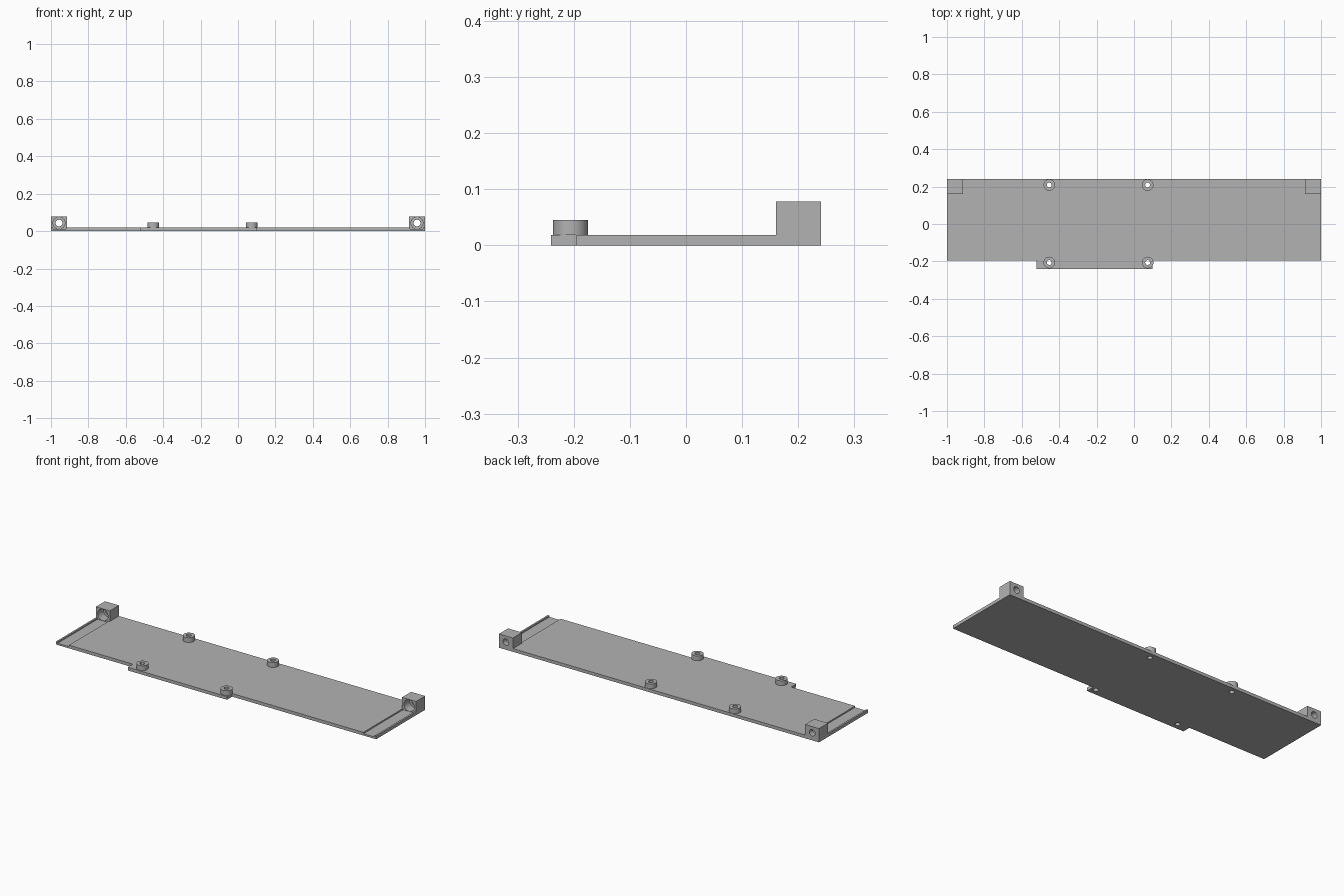
import bpy, bmesh, math
from mathutils import Matrix, Vector

if "Cube" in bpy.data.objects:
    bpy.data.objects.remove(bpy.data.objects["Cube"])

gray = bpy.data.materials.new("plain_gray")
gray.use_nodes = True
colour = (0.45, 0.45, 0.45, 1)
gray.diffuse_color = colour
gray.node_tree.nodes["Principled BSDF"].inputs["Base Color"].default_value = colour

THICK, BACK, BLOCK_FRONT = 0.018, 0.241, 0.16
BORE_X, BORE_Z = 0.957, 0.043


def add_object(name, bm):
    bmesh.ops.recalc_face_normals(bm, faces=bm.faces)
    mesh = bpy.data.meshes.new(name)
    bm.to_mesh(mesh)
    bm.free()
    mesh.materials.append(gray)
    obj = bpy.data.objects.new(name, mesh)
    bpy.context.collection.objects.link(obj)
    return obj


def prism(name, outline, z0, z1):
    bm = bmesh.new()
    face = bm.faces.new([bm.verts.new((x, y, z0)) for x, y in outline])
    top = bmesh.ops.extrude_face_region(bm, geom=[face])["geom"]
    verts = [v for v in top if isinstance(v, bmesh.types.BMVert)]
    bmesh.ops.translate(bm, verts=verts, vec=(0, 0, z1 - z0))
    return add_object(name, bm)


def box(name, x0, x1, y0, y1, z0, z1):
    return prism(name, [(x0, y0), (x1, y0), (x1, y1), (x0, y1)], z0, z1)


def cylinder(name, radius, start, end):
    start, end = Vector(start), Vector(end)
    axis = end - start
    turn = axis.to_track_quat('Z', 'Y').to_matrix().to_4x4()
    bm = bmesh.new()
    bmesh.ops.create_cone(bm, cap_ends=True, segments=48, radius1=radius,
                          radius2=radius, depth=axis.length,
                          matrix=Matrix.Translation((start + end) / 2) @ turn)
    return add_object(name, bm)


def cut(obj, cutter):
    mod = obj.modifiers.new("cut", 'BOOLEAN')
    mod.operation, mod.solver, mod.object = 'DIFFERENCE', 'EXACT', cutter
    with bpy.context.temp_override(object=obj, active_object=obj):
        bpy.ops.object.modifier_apply(modifier=mod.name)
    bpy.data.objects.remove(cutter)


# Base plate with the front tab
plate = prism("base_plate", [(-1, -0.195), (-0.52, -0.195), (-0.52, -0.241),
                             (0.10, -0.241), (0.10, -0.195), (1, -0.195),
                             (1, BACK), (-1, BACK)], 0, THICK)
parts = [plate]

# Corner blocks with counterbored screw holes, and a tool channel before each
for side, s in (("left", 1), ("right", -1)):
    x0, x1 = sorted((s * 0.913, s))
    block = box(side + "_corner_block", x0, x1, BLOCK_FRONT, BACK, THICK, 0.078)
    parts.append(block)
    g0, g1 = sorted((s * 0.92, s * 0.99))
    cut(plate, box("channel_cutter", g0, g1, -0.3, BLOCK_FRONT, 0.010, 0.1))
    for part in (plate, block):
        cut(part, cylinder("counterbore_cutter", 0.032,
                           (s * BORE_X, BLOCK_FRONT - 0.02, BORE_Z),
                           (s * BORE_X, 0.21, BORE_Z)))
    cut(block, cylinder("hole_cutter", 0.018, (s * BORE_X, 0.1, BORE_Z),
                        (s * BORE_X, 0.3, BORE_Z)))

# Standoffs with holes through the plate
for row, y in (("front", -0.206), ("back", 0.2085)):
    for side, x in (("right", -0.453), ("left", 0.073)):
        post = cylinder(f"{row}_{side}_standoff", 0.031, (x, y, THICK), (x, y, 0.045))
        parts.append(post)
        for part in (plate, post):
            cut(part, cylinder("hole_cutter", 0.013, (x, y, -0.1), (x, y, 0.1)))

# Smooth round walls, sharp corners
bpy.ops.object.select_all(action='DESELECT')
for part in parts:
    part.select_set(True)
bpy.context.view_layer.objects.active = plate
bpy.ops.object.shade_smooth_by_angle(angle=math.radians(30))
